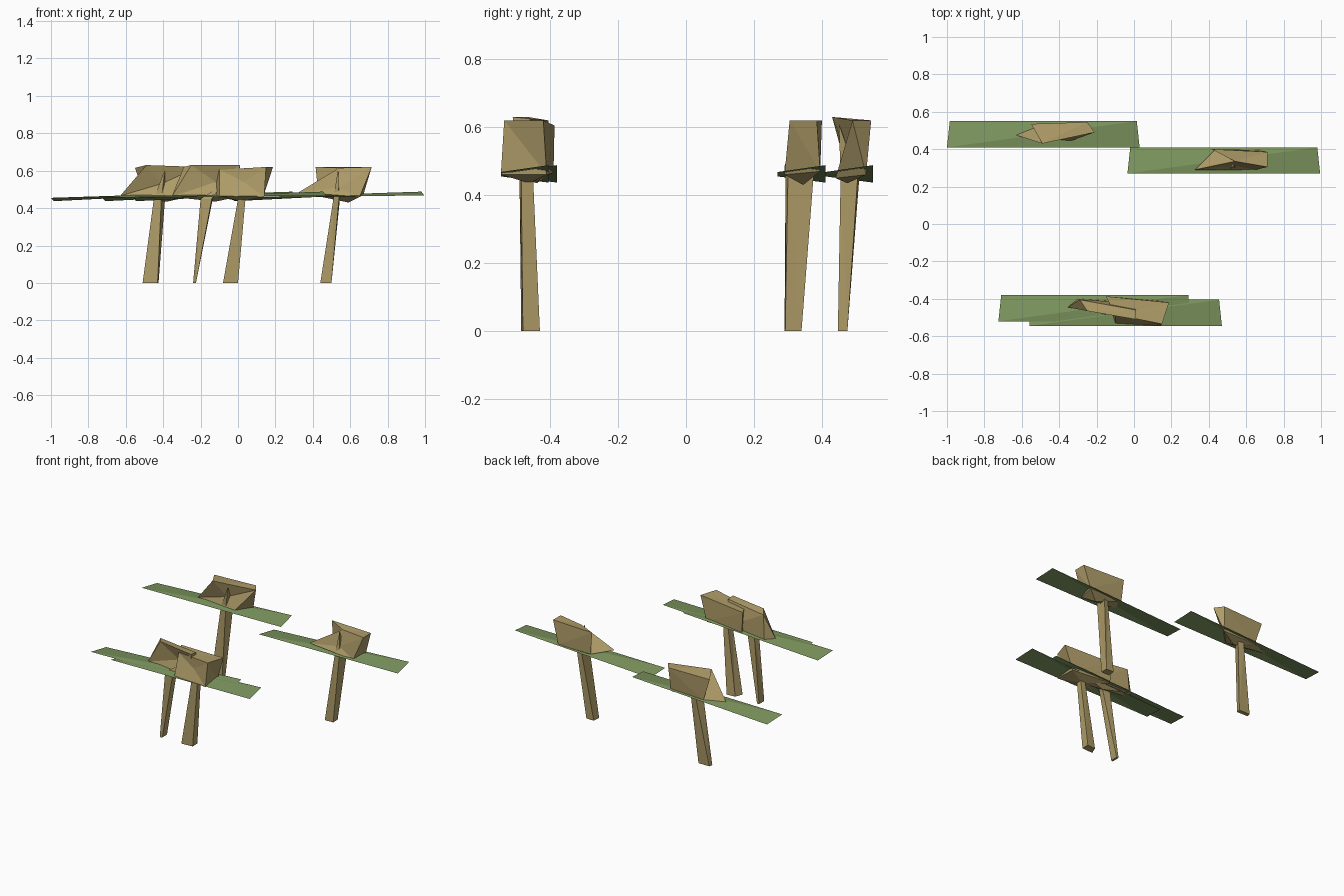
import bpy, bmesh


def material(name, rgb):
    m = bpy.data.materials.new(name)
    m.diffuse_color = (*rgb, 1)
    return m


TAN = material("tan_wood", (0.43, 0.335, 0.14))
GREEN = material("leaf_green", (0.21, 0.31, 0.115))


def build(name, verts, faces, mat, closed=True):
    mesh = bpy.data.meshes.new(name)
    mesh.from_pydata(verts, [], faces)
    bm = bmesh.new()
    bm.from_mesh(mesh)
    if closed:
        bmesh.ops.recalc_face_normals(bm, faces=bm.faces[:])
    bmesh.ops.triangulate(bm, faces=[f for f in bm.faces if len(f.verts) > 3])
    bm.to_mesh(mesh)
    bm.free()
    mesh.materials.append(mat)
    ob = bpy.data.objects.new(name, mesh)
    bpy.context.collection.objects.link(ob)


def leaf(name, cx, cy):
    # twisted flat slab: front edge nearly level, back edge tilted
    v = [(cx - .515, cy - .07, .455), (cx + .515, cy - .07, .468),
         (cx + .50, cy + .07, .488), (cx - .50, cy + .07, .437)]
    build(name, v, [(0, 1, 2), (0, 2, 3)], GREEN, closed=False)


def stem(name, base, top, tip):
    # four-sided trunk, closing to a point inside the crown
    faces = [(3, 2, 1, 0)]
    for i in range(4):
        j = (i + 1) % 4
        faces += [(i, j, j + 4, i + 4), (i + 4, j + 4, 8)]
    build(name, [(x, y, 0) for x, y in base] + [(x, y, .45) for x, y in top] + [tip],
          faces, TAN)


def crown(name, bottom, top, dent, low):
    # faceted block with a front dent and a low point underneath
    faces = [(4, 5, 6, 7), (1, 2, 6, 5), (2, 3, 7, 6), (3, 0, 4, 7),
             (0, 1, 8), (1, 5, 8), (5, 4, 8), (4, 0, 8)]
    faces += [((i + 1) % 4, i, 9) for i in range(4)]
    build(name, bottom + top + [dent, low], faces, TAN)


# leaves
for n, x, y in [("back_left", -.485, .48), ("back_right", .48, .34),
                ("front_left", -.21, -.45), ("front_right", -.045, -.475)]:
    leaf(n + "_leaf", x, y)

# stems
stem("back_left_stem", [(-.51, .45), (-.43, .447), (-.425, .475), (-.505, .475)],
     [(-.45, .46), (-.41, .455), (-.39, .505), (-.43, .51)], (-.39, .45, .61))
stem("back_right_stem", [(.44, .29), (.50, .292), (.50, .34), (.445, .34)],
     [(.51, .293), (.54, .30), (.545, .375), (.515, .37)], (.535, .31, .61))
stem("front_left_stem", [(-.24, -.485), (-.225, -.48), (-.225, -.43), (-.24, -.43)],
     [(-.20, -.485), (-.14, -.49), (-.135, -.455), (-.19, -.45)], (-.09, -.47, .52))
stem("front_right_stem", [(-.08, -.485), (0, -.48), (0, -.43), (-.06, -.435)],
     [(.0, -.49), (.04, -.485), (.04, -.45), (.005, -.45)], (.03, -.46, .55))

# crowns: corners go front-left, front-right, back-right, back-left
crown("back_left_crown",
      [(-.63, .475, .465), (-.35, .44, .45), (-.26, .53, .46), (-.5, .53, .46)],
      [(-.49, .43, .63), (-.21, .49, .62), (-.25, .545, .62), (-.55, .535, .615)],
      (-.41, .472, .53), (-.38, .475, .435))
crown("back_right_crown",
      [(.325, .29, .485), (.65, .29, .46), (.67, .395, .47), (.43, .395, .47)],
      [(.54, .335, .615), (.715, .305, .62), (.715, .385, .62), (.415, .40, .62)],
      (.535, .312, .51), (.59, .345, .43))
crown("front_left_crown",
      [(-.355, -.445, .46), (.0, -.50, .46), (.0, -.42, .46), (-.30, -.40, .46)],
      [(-.25, -.465, .63), (.01, -.51, .63), (.01, -.46, .625), (-.29, -.405, .62)],
      (-.12, -.455, .54), (-.12, -.44, .435))
crown("front_right_crown",
      [(-.10, -.53, .465), (.14, -.545, .46), (.135, -.41, .46), (-.14, -.39, .465)],
      [(-.10, -.485, .605), (.15, -.535, .62), (.187, -.42, .62), (-.15, -.387, .605)],
      (.03, -.51, .54), (.02, -.46, .435))
